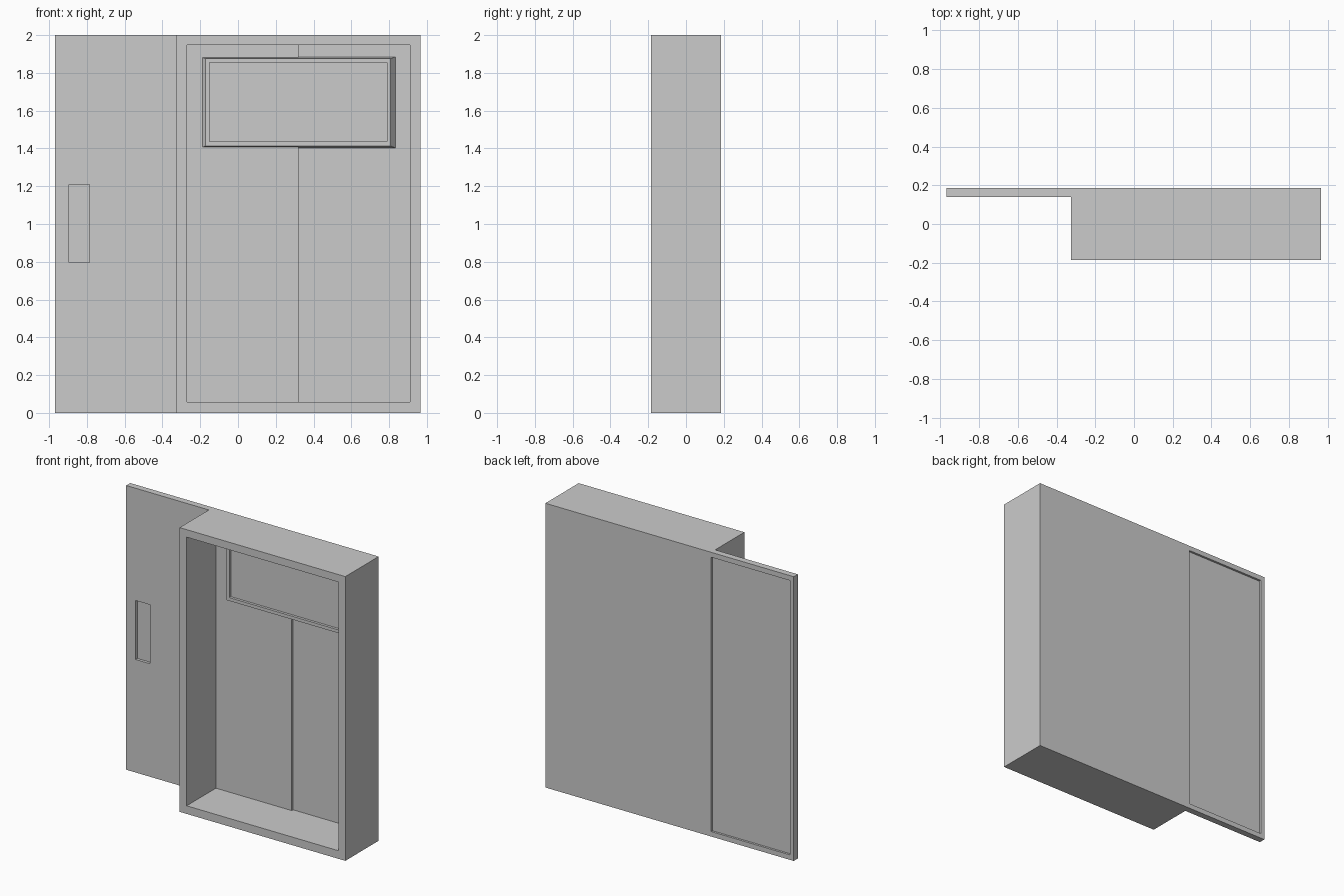
import bpy, bmesh

if "Cube" in bpy.data.objects:
    bpy.data.objects.remove(bpy.data.objects["Cube"])


def finish(name, bm):
    bmesh.ops.recalc_face_normals(bm, faces=bm.faces)
    mesh = bpy.data.meshes.new(name)
    bm.to_mesh(mesh)
    bm.free()
    obj = bpy.data.objects.new(name, mesh)
    bpy.context.collection.objects.link(obj)
    return obj


def loft(name, loops, ring=False):
    """Join rectangles (x0, x1, z0, z1, y); capped at the ends, or closed into a ring."""
    bm = bmesh.new()
    rows = [[bm.verts.new(p) for p in ((a, y, c), (b, y, c), (b, y, d), (a, y, d))]
            for a, b, c, d, y in loops]
    pairs = list(zip(rows, rows[1:]))
    if ring:
        pairs.append((rows[-1], rows[0]))
    else:
        bm.faces.new(rows[0])
        bm.faces.new(rows[-1])
    for r, s in pairs:
        for i in range(4):
            j = (i + 1) % 4
            bm.faces.new((r[i], r[j], s[j], s[i]))
    return finish(name, bm)


def prism(name, points, offset):
    """Extrude a flat outline by an offset vector."""
    bm = bmesh.new()
    face = bm.faces.new([bm.verts.new(p) for p in points])
    out = bmesh.ops.extrude_face_region(bm, geom=[face])
    verts = [v for v in out["geom"] if isinstance(v, bmesh.types.BMVert)]
    bmesh.ops.translate(bm, verts=verts, vec=offset)
    return finish(name, bm)


# Deep surround, open at the front
outer = (-0.325, 0.965, 0.0, 2.0)
inner = (-0.27, 0.91, 0.057, 1.947)
loft("surround", [outer + (-0.185,), outer + (0.155,),
                  inner + (0.155,), inner + (-0.185,)], ring=True)

# Fixed panel closing the back of the surround
loft("back_panel", [outer + (0.155,), outer + (0.185,)])

# Sliding door: stepped plan, slid half its width to the left
plan = [(-0.968, 0.14), (0.32, 0.14), (0.32, 0.155),
        (-0.325, 0.155), (-0.325, 0.17), (-0.968, 0.17)]
door = prism("sliding_door", [(x, y, 0) for x, y in plan], (0, 0, 2))

# Recessed finger pull cut into the door
grip = (-0.895, -0.785, 0.795, 1.21)
cutter = loft("pull_cutter", [grip + (0.1,), grip + (0.16,)])
cutter.hide_render = True
cutter.hide_viewport = True
cut = door.modifiers.new("finger_pull", "BOOLEAN")
cut.operation = "DIFFERENCE"
cut.object = cutter
cut.solver = "EXACT"

# Raised rim round the exposed back of the door
rim = [(-0.325, 0), (-0.968, 0), (-0.968, 2), (-0.325, 2),
       (-0.325, 1.965), (-0.938, 1.965), (-0.938, 0.035), (-0.325, 0.035)]
prism("door_rim", [(x, 0.17, z) for x, z in rim], (0, 0.015, 0))

# Window with a bevelled raised frame and sunken pane
loft("window", [(-0.198, 0.834, 1.402, 1.885, 0.155),
                (-0.172, 0.808, 1.414, 1.875, 0.12),
                (-0.152, 0.788, 1.437, 1.855, 0.12),
                (-0.152, 0.788, 1.437, 1.855, 0.138)])
